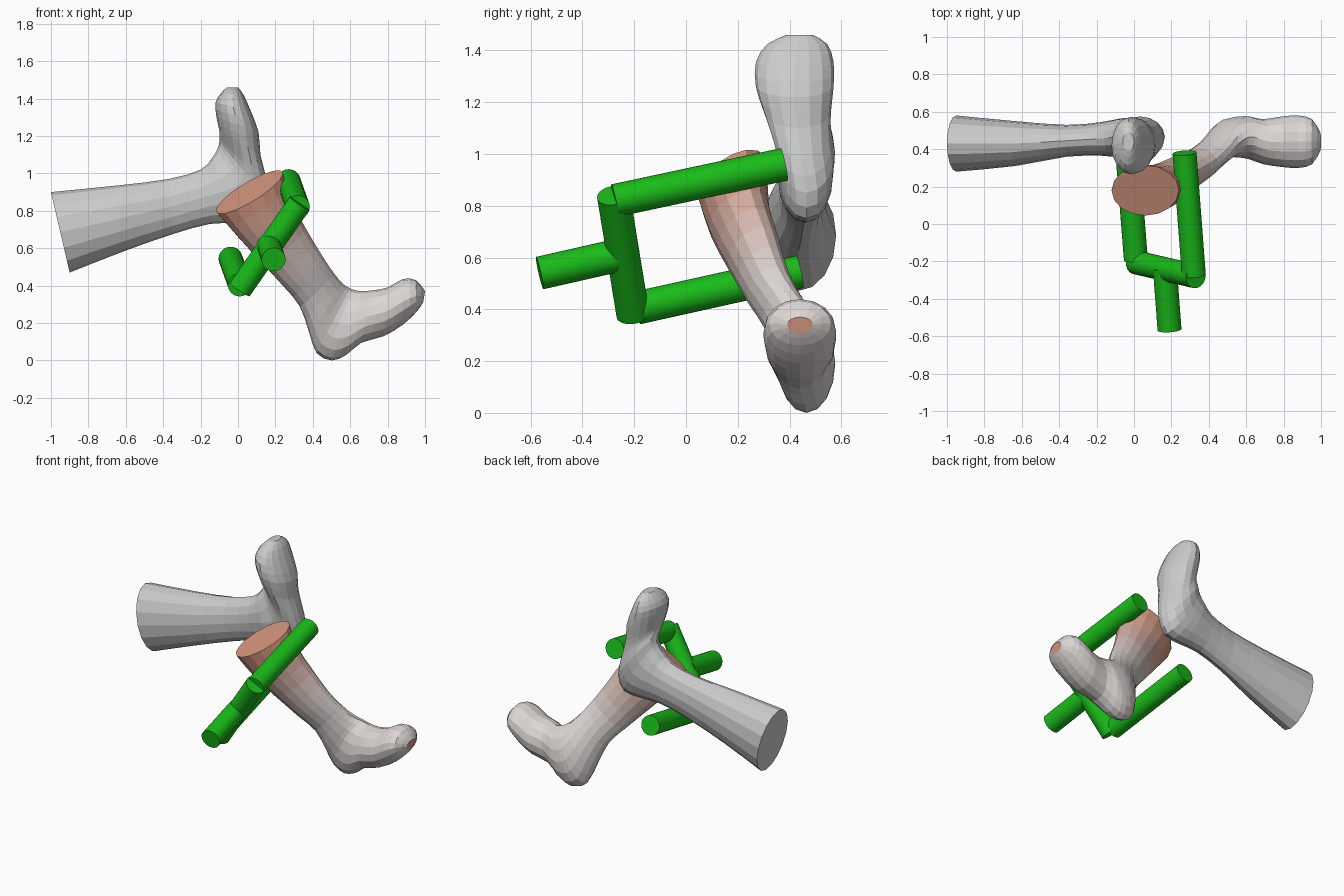
import bpy, bmesh, math
from mathutils import Vector


def material(name, rgb):
    m = bpy.data.materials.new(name)
    m.diffuse_color = (*rgb, 1)
    return m


def refine(rings, steps=2):
    """Catmull-Rom interpolation between cross-sections."""
    out, n = [], len(rings)
    for i in range(n - 1):
        a, b, c, d = (rings[max(0, min(n - 1, i + k))] for k in (-1, 0, 1, 2))
        for s in range(steps):
            t = s / steps
            out.append([0.5 * (2 * q + (r - p) * t + (2 * p - 5 * q + 4 * r - w) * t * t
                               + (3 * q - p - 3 * r + w) * t ** 3)
                        for p, q, r, w in zip(a, b, c, d)])
    return out + [rings[-1]]


def loft_leg(name, rings, tints=(), segs=16):
    """Each ring: front x,z / back x,z / centre y / half width / z tilt across the width."""
    bm = bmesh.new()
    loops = []
    for px, pz, qx, qz, yc, hw, tilt in refine(rings):
        p, q = Vector((px, yc, pz)), Vector((qx, yc, qz))
        centre, u, v = (p + q) / 2, (p - q) / 2, Vector((0, hw, hw * tilt))
        loops.append([bm.verts.new(centre + u * math.cos(k * math.tau / segs)
                                   + v * math.sin(k * math.tau / segs)) for k in range(segs)])
    for i, (a, b) in enumerate(zip(loops, loops[1:])):
        for k in range(segs):
            f = bm.faces.new((a[k], a[(k + 1) % segs], b[(k + 1) % segs], b[k]))
            if tints:
                f.material_index = min(i, len(tints) - 1)
    bm.faces.new(loops[0])
    bm.faces.new(loops[-1])
    bmesh.ops.recalc_face_normals(bm, faces=bm.faces)
    mesh = bpy.data.meshes.new(name)
    bm.to_mesh(mesh)
    bm.free()
    for m in tints:
        mesh.materials.append(m)
    obj = bpy.data.objects.new(name, mesh)
    bpy.context.collection.objects.link(obj)


def rod(name, start, end, mat, r=0.064):
    a, b = Vector(start), Vector(end)
    bpy.ops.mesh.primitive_cylinder_add(vertices=32, radius=r, depth=(b - a).length,
                                        location=(a + b) / 2)
    o = bpy.context.object
    o.name = name
    o.rotation_euler = (b - a).to_track_quat('Z', 'Y').to_euler()
    o.data.materials.append(mat)
    bpy.ops.object.shade_smooth_by_angle()


# Horizontal leg with the foot pointing up
loft_leg("raised_leg", [
    (-1.00, 0.90, -0.90, 0.47, 0.43, 0.15, 0),
    (-0.65, 0.935, -0.62, 0.58, 0.43, 0.12, 0),
    (-0.37, 0.97, -0.35, 0.675, 0.445, 0.085, 0),
    (-0.20, 1.02, -0.15, 0.73, 0.455, 0.09, 0),
    (-0.14, 1.08, 0.00, 0.735, 0.46, 0.105, 0),
    (-0.11, 1.13, 0.12, 0.75, 0.465, 0.105, 0),
    (-0.10, 1.17, 0.165, 0.85, 0.465, 0.11, 0),
    (-0.10, 1.20, 0.15, 0.98, 0.445, 0.115, 0),
    (-0.10, 1.23, 0.12, 1.10, 0.43, 0.13, 0),
    (-0.115, 1.30, 0.11, 1.22, 0.42, 0.15, 0),
    (-0.12, 1.38, 0.07, 1.33, 0.42, 0.15, 0),
    (-0.09, 1.43, 0.03, 1.42, 0.43, 0.115, 0),
    (-0.06, 1.46, 0.00, 1.46, 0.44, 0.05, 0),
])

# Sloping leg, reddened towards its cut end
red, grey = Vector((0.66, 0.30, 0.21)), Vector((0.72, 0.68, 0.66))
tints = [material(f"skin_{i}", red.lerp(grey, i / 6)) for i in range(7)]
loft_leg("lower_leg", [
    (0.24, 1.00, -0.12, 0.80, 0.18, 0.135, 0.45),
    (0.29, 0.85, 0.00, 0.66, 0.205, 0.115, 0.4),
    (0.36, 0.71, 0.12, 0.53, 0.26, 0.10, 0.4),
    (0.45, 0.56, 0.24, 0.40, 0.32, 0.085, 0.35),
    (0.51, 0.47, 0.33, 0.29, 0.38, 0.085, 0.2),
    (0.56, 0.41, 0.38, 0.15, 0.43, 0.10, 0.1),
    (0.60, 0.385, 0.42, 0.04, 0.46, 0.105, 0),
    (0.63, 0.375, 0.50, 0.00, 0.465, 0.11, 0),
    (0.66, 0.37, 0.58, 0.03, 0.46, 0.115, 0),
    (0.72, 0.375, 0.66, 0.095, 0.44, 0.12, 0),
    (0.80, 0.39, 0.78, 0.13, 0.44, 0.135, 0),
    (0.88, 0.435, 0.88, 0.19, 0.44, 0.14, 0),
    (0.95, 0.43, 0.955, 0.26, 0.44, 0.12, 0),
    (1.00, 0.37, 0.99, 0.31, 0.44, 0.05, 0),
], tints)

# Green two-pronged fork
green = material("green", (0.01, 0.5, 0.01))
rod("upper_prong", (0.32, -0.275, 0.82), (0.27, 0.38, 0.96), green)
rod("lower_prong", (0.01, -0.19, 0.405), (-0.04, 0.44, 0.545), green)
rod("crossbar", (0.01, -0.205, 0.38), (0.33, -0.28, 0.84), green)
rod("handle", (0.19, -0.565, 0.54), (0.165, -0.235, 0.615), green)
